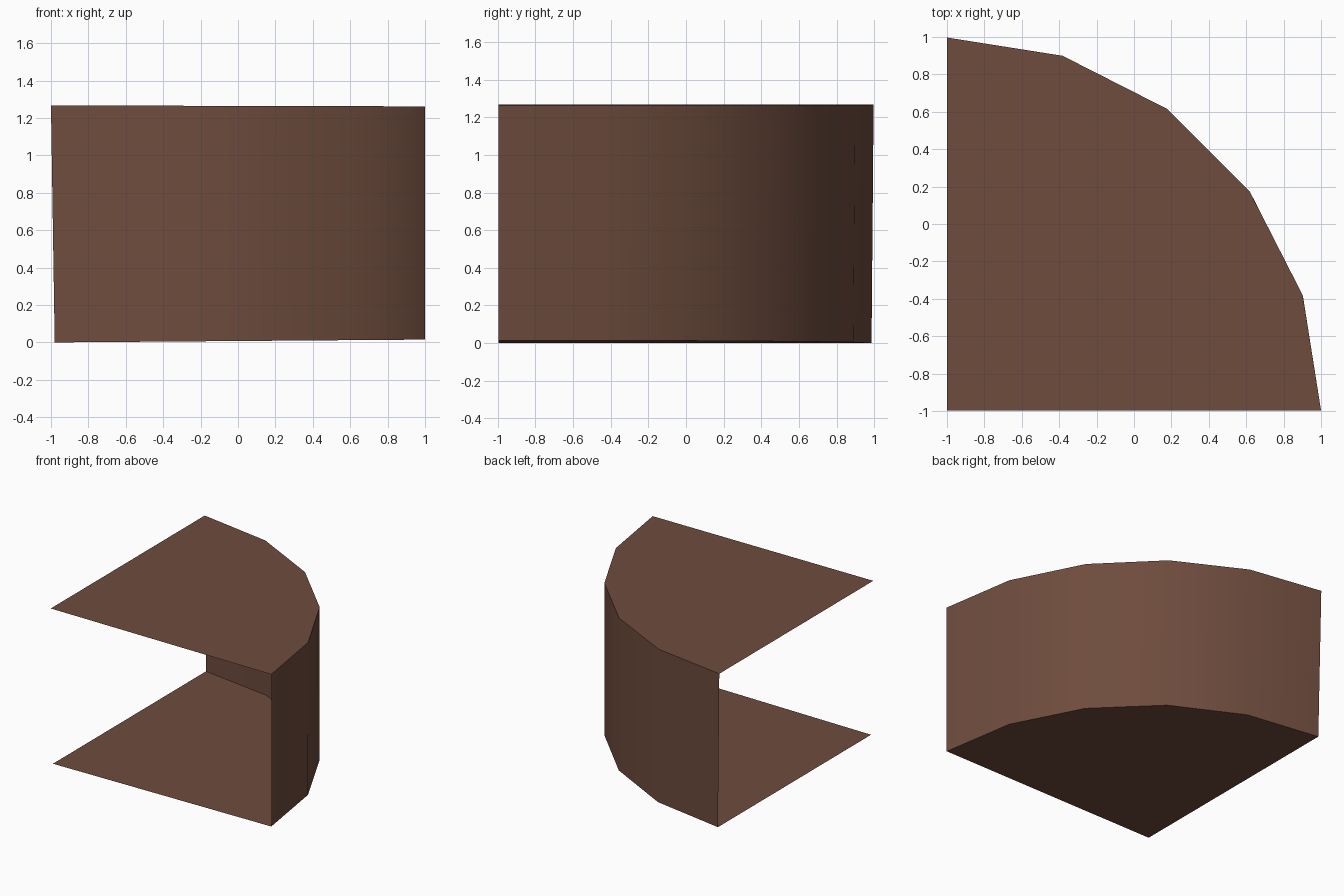
import bpy, bmesh, math

if "Cube" in bpy.data.objects:
    bpy.data.objects.remove(bpy.data.objects["Cube"])

brown = bpy.data.materials.new("warm_brown")
brown.diffuse_color = (0.156, 0.072, 0.047, 1)
brown.use_nodes = True
brown.node_tree.nodes["Principled BSDF"].inputs["Base Color"].default_value = brown.diffuse_color

SEGMENTS = 5
RADIUS = 2.0


def arc(x0, rx, y0, ry, z_left, z_right):
    """Quarter arc from the right front to the left back, on a slightly tilted plane."""
    pts = []
    for i in range(SEGMENTS + 1):
        a = math.pi / 2 * i / SEGMENTS
        c, s = math.cos(a), math.sin(a)
        pts.append((x0 + rx * c, y0 + ry * s, z_left + (z_right - z_left) * c))
    return pts


# Top and bottom outlines, the bottom one slightly smaller and tilted
top = arc(-1.0, RADIUS, -0.997, 1.994, 1.267, 1.262)
bottom = arc(-0.98, 1.98, -0.997, 1.983, 0.0, 0.015)
top_corner = (-1.0, -0.997, 1.267)
bottom_corner = (-0.98, -0.997, 0.0)

# One open shell: two quarter-round panels joined by the curved wall
bm = bmesh.new()
t = [bm.verts.new(p) for p in top]
b = [bm.verts.new(p) for p in bottom]
bm.faces.new([bm.verts.new(top_corner)] + t)
bm.faces.new([bm.verts.new(bottom_corner)] + b[::-1])
for i in range(SEGMENTS):
    bm.faces.new((b[i], b[i + 1], t[i + 1], t[i]))

mesh = bpy.data.meshes.new("quarter_round_shell")
bm.to_mesh(mesh)
bm.free()
mesh.materials.append(brown)
shell = bpy.data.objects.new("quarter_round_shell", mesh)
bpy.context.collection.objects.link(shell)

# Smooth curved wall, sharp rims
bpy.context.view_layer.objects.active = shell
shell.select_set(True)
bpy.ops.object.shade_smooth_by_angle(angle=math.radians(30))
